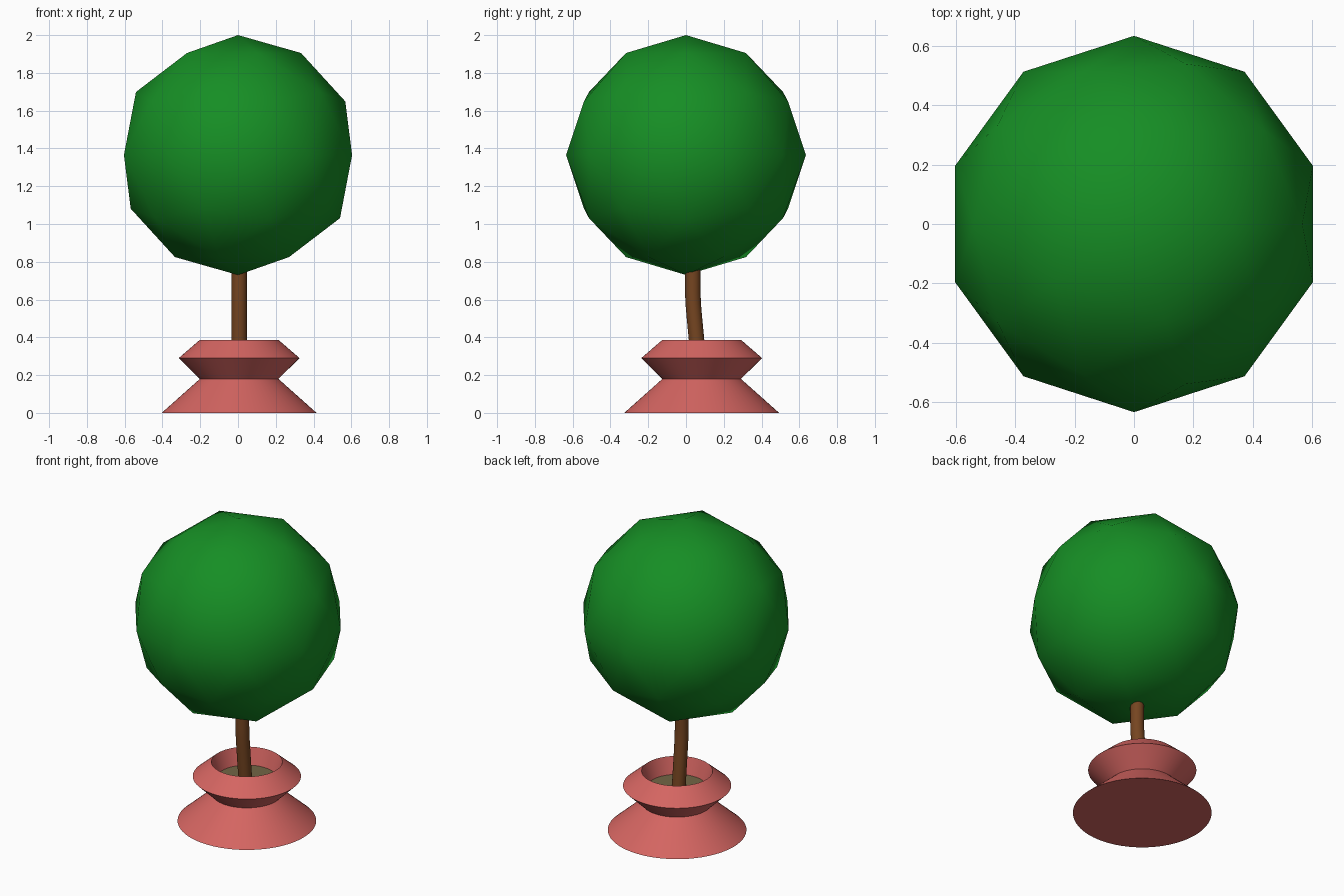
import bpy, bmesh
from math import pi, cos, sin, radians

if "Cube" in bpy.data.objects:
    bpy.data.objects.remove(bpy.data.objects["Cube"])

CX, CY = 0.006, 0.083   # pot axis


def finish(obj, color, angle):
    mat = bpy.data.materials.new(obj.name + "_material")
    mat.diffuse_color = (*color, 1)
    mat.use_nodes = True
    mat.node_tree.nodes["Principled BSDF"].inputs["Base Color"].default_value = mat.diffuse_color
    obj.data.materials.append(mat)
    bpy.ops.object.select_all(action='DESELECT')
    obj.select_set(True)
    bpy.context.view_layer.objects.active = obj
    bpy.ops.object.shade_smooth_by_angle(angle=radians(angle))


def loft(name, rings, sides, color):
    """Join circular rings (x, y, z, radius), capping both ends."""
    bm = bmesh.new()
    loops = [[bm.verts.new((x + r * cos(2 * pi * i / sides),
                            y + r * sin(2 * pi * i / sides), z))
              for i in range(sides)] for x, y, z, r in rings]
    for a, b in zip(loops, loops[1:]):
        for i in range(sides):
            j = (i + 1) % sides
            bm.faces.new((a[i], a[j], b[j], b[i]))
    bm.faces.new(loops[0][::-1])
    bm.faces.new(loops[-1])
    mesh = bpy.data.meshes.new(name)
    bm.to_mesh(mesh)
    bm.free()
    obj = bpy.data.objects.new(name, mesh)
    bpy.context.collection.objects.link(obj)
    finish(obj, color, 30)
    return obj


# Pot: flared foot, narrow neck, angular bulge, hollow rim
pot_profile = [(0.41, 0), (0.208, 0.18), (0.32, 0.29), (0.21, 0.385), (0.175, 0.27)]
loft("pot", [(CX, CY, z, r) for r, z in pot_profile], 64, (0.66, 0.13, 0.12))

# Soil inside the rim
loft("soil", [(CX, CY, 0.265, 0.174), (CX, CY, 0.28, 0.177)], 64, (0.17, 0.13, 0.06))

# Slightly bent trunk
trunk_path = [(0.068, 0.26), (0.056, 0.385), (0.045, 0.5), (0.038, 0.58),
              (0.036, 0.64), (0.036, 0.95)]
loft("trunk", [(CX, y, z, 0.041) for y, z in trunk_path], 24, (0.18, 0.06, 0.015))

# Foliage ball
bpy.ops.mesh.primitive_ico_sphere_add(subdivisions=2, radius=0.635, location=(0, 0, 1.365))
foliage = bpy.context.object
foliage.name = "foliage"
finish(foliage, (0.008, 0.27, 0.018), 60)
